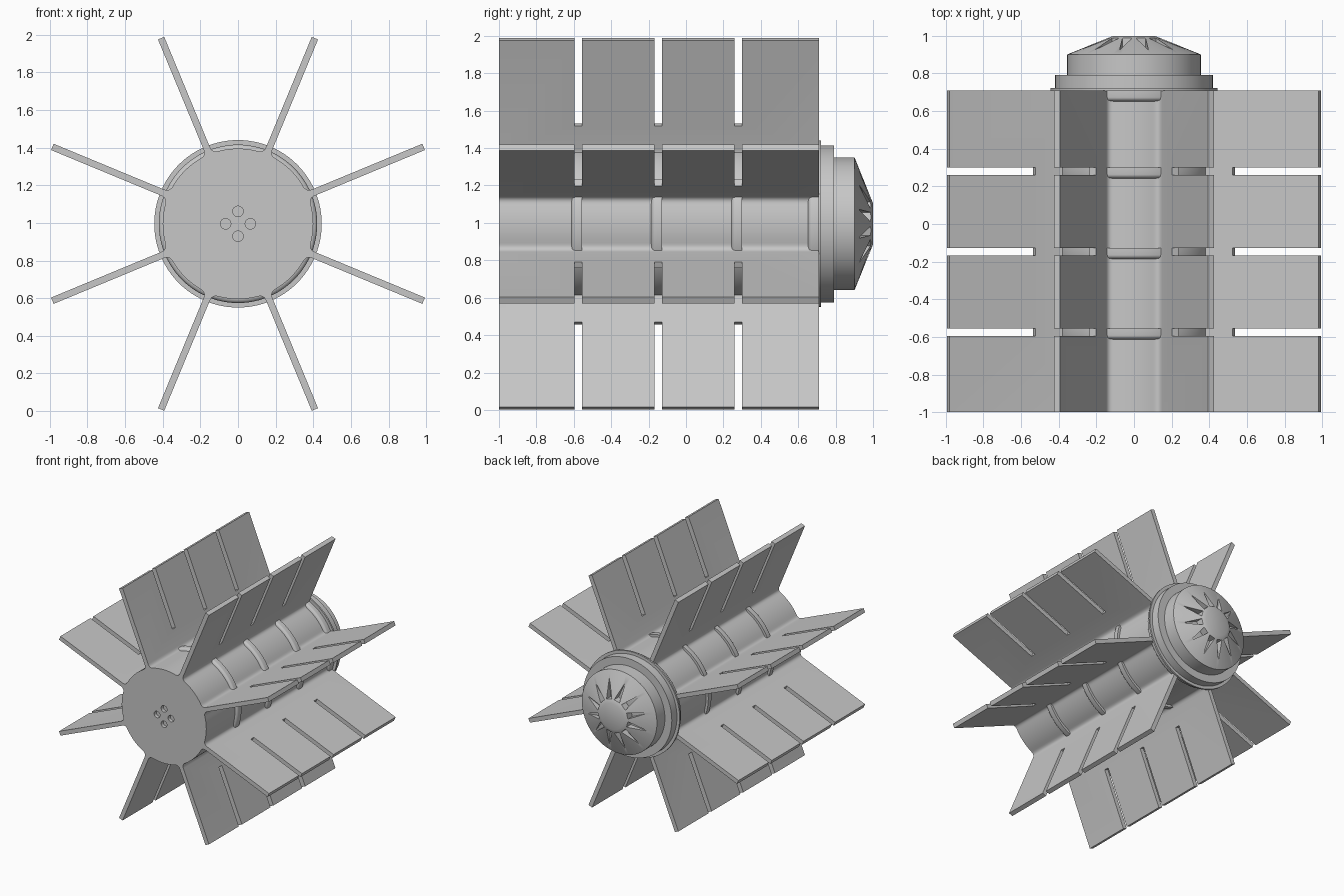
import bpy, bmesh
from math import pi, cos, sin

ZC = 0.995          # height of the long axis
BODY_R, FIN_R, HALF_T = 0.40, 1.068, 0.018
FRONT, BACK = -1.0, 0.71
SLOTS = (-0.575, -0.148, 0.28)

cube = bpy.data.objects.get("Cube")
if cube:
    bpy.data.objects.remove(cube, do_unlink=True)

grey = bpy.data.materials.new("plain grey")
grey.use_nodes = True
GREY = (0.57, 0.57, 0.57, 1)
grey.diffuse_color = GREY
grey.node_tree.nodes["Principled BSDF"].inputs["Base Color"].default_value = GREY


def finish(bm, name):
    bmesh.ops.recalc_face_normals(bm, faces=bm.faces[:])
    mesh = bpy.data.meshes.new(name)
    bm.to_mesh(mesh)
    bm.free()
    mesh.materials.append(grey)
    ob = bpy.data.objects.new(name, mesh)
    bpy.context.collection.objects.link(ob)
    return ob


def bridge(bm, a, b):
    for i in range(len(a)):
        j = (i + 1) % len(a)
        bm.faces.new((a[i], a[j], b[j], b[i]))


def add_prism(bm, outline, y0, y1):
    """Extrude an (x, z) outline along y."""
    a, b = ([bm.verts.new((x, y, ZC + z)) for x, z in outline] for y in (y0, y1))
    bridge(bm, a, b)
    bm.faces.new(a)
    bm.faces.new(b)


def add_lathe(bm, profile, closed=False, segs=96):
    """Turn an (r, y) profile about the long axis."""
    rings = [[bm.verts.new((r * cos(2 * pi * i / segs), y, ZC + r * sin(2 * pi * i / segs)))
              for i in range(segs)] for r, y in profile]
    for a, b in zip(rings, rings[1:]):
        bridge(bm, a, b)
    if closed:
        bridge(bm, rings[-1], rings[0])
    else:
        bm.faces.new(rings[0])
        bm.faces.new(rings[-1])


def lathe(name, profile, closed=False):
    bm = bmesh.new()
    add_lathe(bm, profile, closed)
    return finish(bm, name)


def cut(target, bm):
    """Subtract the solids in bm from target."""
    cutter = finish(bm, "cutter")
    cutter.hide_render = True
    mod = target.modifiers.new("cut", 'BOOLEAN')
    mod.operation, mod.solver, mod.object = 'DIFFERENCE', 'EXACT', cutter
    bpy.context.view_layer.objects.active = target
    bpy.ops.object.modifier_apply(modifier=mod.name)
    bpy.data.objects.remove(cutter, do_unlink=True)


def turn(p, a):
    return (p[0] * cos(a) - p[1] * sin(a), p[0] * sin(a) + p[1] * cos(a))


def circle(cx, cz, r, n=24):
    return [(cx + r * cos(2 * pi * i / n), cz + r * sin(2 * pi * i / n)) for i in range(n)]


# Cross-section of body: eight fins with filleted roots
FILLET = 0.035
edge_angle = (HALF_T + FILLET) / BODY_R
start, corner = (BODY_R + FILLET, HALF_T), (BODY_R, HALF_T)
end = (BODY_R * cos(edge_angle), BODY_R * sin(edge_angle))
fillet = []
for i in range(7):
    t = i / 6
    fillet.append(tuple((1 - t) ** 2 * s + 2 * t * (1 - t) * c + t * t * e
                        for s, c, e in zip(start, corner, end)))
half = [(FIN_R, HALF_T)] + fillet
fin = [(x, -z) for x, z in reversed(half)] + half
arc = pi / 4 - 2 * edge_angle
outline = []
for k in range(8):
    a = pi / 8 + k * pi / 4
    outline += [turn(p, a) for p in fin]
    outline += [turn((BODY_R, 0), a + edge_angle + arc * i / 10) for i in range(1, 10)]
bm = bmesh.new()
add_prism(bm, outline, FRONT, BACK)
body = finish(bm, "finned_body")

# Slots across the fins and four holes in the front face
bm = bmesh.new()
for y in SLOTS:
    add_lathe(bm, [(0.575, y - 0.02), (1.2, y - 0.02), (1.2, y + 0.02), (0.575, y + 0.02)], True)
for k in range(4):
    x, z = turn((0.066, 0), k * pi / 2)
    add_prism(bm, circle(x, z, 0.028), FRONT - 0.05, FRONT + 0.03)
cut(body, bm)
parts = [body]

# Raised bands round the body
for i, y in enumerate(SLOTS + (0.69,)):
    parts.append(lathe("band_%d" % (i + 1), [
        (0.38, y - 0.038), (0.40, y - 0.038), (0.412, y - 0.033), (0.419, y - 0.025),
        (0.421, y - 0.017), (0.421, y + 0.02), (0.38, y + 0.02)], True))

# Stepped collar behind the body
parts.append(lathe("rear_collar", [(0.445, 0.708), (0.445, 0.722), (0.42, 0.722), (0.42, 0.792),
                                   (0.34, 0.792)]))

# Tapered cap with a ring of pointed pockets
cap = lathe("rear_cap", [(0.355, 0.78), (0.355, 0.9), (0.345, 0.905), (0.135, 0.99), (0.11, 1.0)])
bm = bmesh.new()
for k in range(12):
    a = pi / 12 + k * pi / 6
    add_prism(bm, [turn(p, a) for p in ((0.14, -0.026), (0.3, 0), (0.14, 0.026))], 0.928, 1.05)
cut(cap, bm)
parts.append(cap)

# Smooth shading with sharp edges kept
bpy.ops.object.select_all(action='DESELECT')
for ob in parts:
    ob.select_set(True)
bpy.context.view_layer.objects.active = body
bpy.ops.object.shade_smooth_by_angle(angle=pi / 6)
